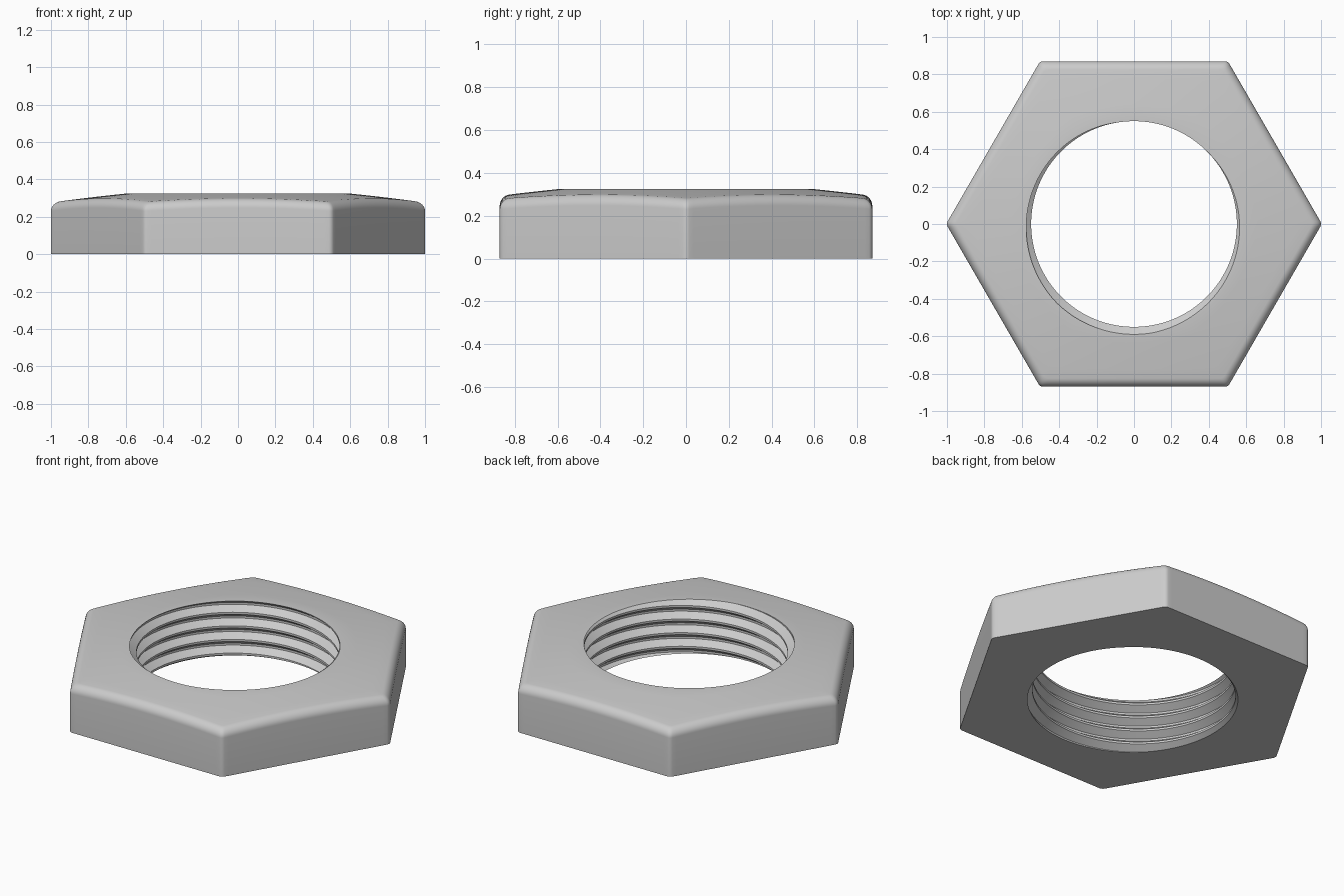
import bpy, bmesh
from math import pi, sin, cos, atan2, sqrt, radians

if "Cube" in bpy.data.objects:
    bpy.data.objects.remove(bpy.data.objects["Cube"])

H = 0.325                      # overall height
A, RHO = 0.87, 0.03            # hexagon apothem, vertical edge rounding
FIL = 0.045                    # top edge fillet
R_CREST, R_ROOT = 0.55, 0.59   # thread radii
TURNS = 4
P = H / TURNS                  # thread pitch
PHASE = 0.725
KEYS = [(0.0, 0), (0.15, 0), (0.5, 1), (0.65, 1), (1.0, 0)]   # crest / root profile


def hex_radius(t):
    a = abs((t + pi / 6) % (pi / 3) - pi / 6)
    c = (A - RHO) / cos(pi / 6)
    tangent = atan2(RHO * 0.5, c + RHO * cos(pi / 6))
    if a < tangent:
        return c * cos(a) + sqrt(RHO ** 2 - (c * sin(a)) ** 2)
    return A / cos(pi / 6 - a)


def thread_radius(t, z):
    u = (z / P - t / (2 * pi) - PHASE) % 1.0
    for (u0, d0), (u1, d1) in zip(KEYS, KEYS[1:]):
        if u <= u1:
            d = d0 + (d1 - d0) * (u - u0) / (u1 - u0)
            return R_CREST + (R_ROOT - R_CREST) * d
    return R_CREST


def top_z(r):
    s = max(0.0, r - 0.592)
    return H - 0.1 * s - 0.05 * s * s


def section(t):
    pts = []
    # helical thread, rows follow the helix and are trimmed at both faces
    for n in range(-2, TURNS + 2):
        for u, _ in KEYS[:-1]:
            z = P * (n + u + t / (2 * pi) + PHASE)
            z = min(max(z, 0.0), H)
            pts.append((thread_radius(t, z), z))
    # gently domed top
    R = hex_radius(t)
    edge = R * (1 - FIL / A)
    for i in range(5):
        r = 0.592 + (edge - 0.592) * i / 5
        pts.append((r, top_z(r)))
    # rounded top edge and straight side
    for i in range(9):
        q = pi / 2 * i / 8
        r = R * (1 - FIL * (1 - sin(q)) / A)
        pts.append((r, top_z(r) - FIL * (1 - cos(q))))
    pts.append((R, 0.0))
    return pts


# columns around the nut, denser at the six corners
angles = {round(radians(i * 2), 6) for i in range(180)}
for k in range(6):
    for d in (-0.86, -0.43, 0.43, 0.86):
        angles.add(round(radians(k * 60 + d) % (2 * pi), 6))
angles = sorted(angles) + [2 * pi]

bm = bmesh.new()
cols = [[bm.verts.new((r * cos(t), r * sin(t), z)) for r, z in section(t)] for t in angles]
count = len(cols[0])
for a, b in zip(cols, cols[1:]):
    for i in range(count):
        j = (i + 1) % count
        bm.faces.new((a[i], a[j], b[j], b[i]))
bmesh.ops.remove_doubles(bm, verts=bm.verts, dist=1e-5)
bmesh.ops.recalc_face_normals(bm, faces=bm.faces)

mesh = bpy.data.meshes.new("hex_nut")
bm.to_mesh(mesh)
bm.free()
nut = bpy.data.objects.new("hex_nut", mesh)
bpy.context.collection.objects.link(nut)
bpy.context.view_layer.objects.active = nut
nut.select_set(True)
bpy.ops.object.shade_smooth_by_angle(angle=radians(30))
